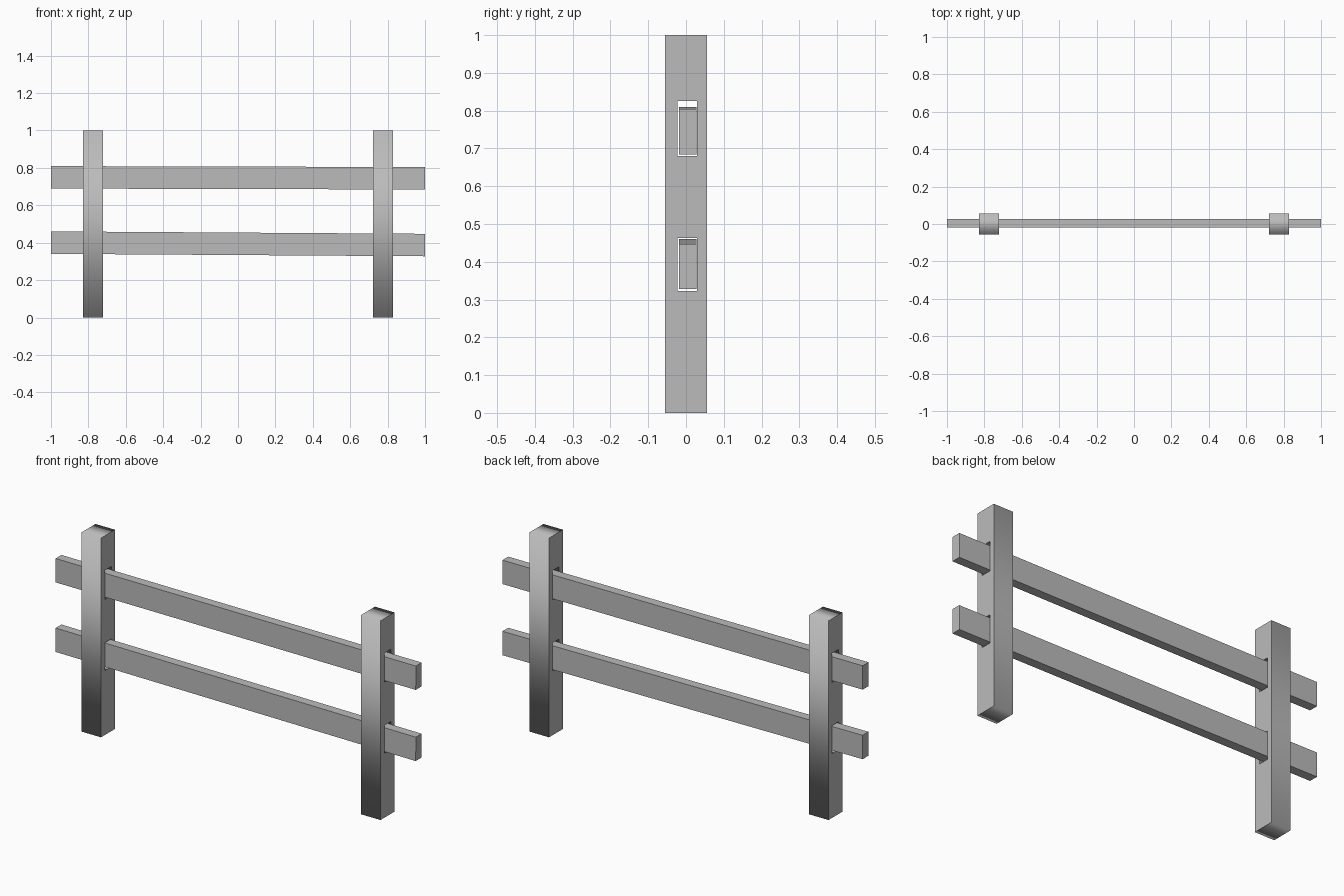
import bpy, math
from mathutils import Matrix

cube = bpy.data.objects.get("Cube")
if cube:
    bpy.data.objects.remove(cube, do_unlink=True)

GREY = (0.5, 0.5, 0.5, 1)
wood = bpy.data.materials.new("grey_wood")
wood.use_nodes = True
wood.diffuse_color = GREY
wood.node_tree.nodes["Principled BSDF"].inputs["Base Color"].default_value = GREY


def add_object(name, mesh):
    mesh.materials.clear()
    mesh.materials.append(wood)
    obj = bpy.data.objects.new(name, mesh)
    bpy.context.collection.objects.link(obj)
    return obj


def slotted_post_mesh(width, outline, slots):
    """Extrude a side profile (y, z) with rectangular slots through it."""
    curve = bpy.data.curves.new("post_profile", "CURVE")
    curve.dimensions = "2D"
    curve.fill_mode = "BOTH"
    curve.extrude = width / 2
    for y0, y1, z0, z1 in [outline] + slots:
        spline = curve.splines.new("POLY")
        spline.points.add(3)
        spline.use_cyclic_u = True
        for point, (y, z) in zip(spline.points, [(y0, z0), (y1, z0), (y1, z1), (y0, z1)]):
            point.co = (y, z, 0, 1)
    helper = bpy.data.objects.new("post_profile", curve)
    bpy.context.collection.objects.link(helper)
    bpy.context.view_layer.update()
    graph = bpy.context.evaluated_depsgraph_get()
    mesh = bpy.data.meshes.new_from_object(helper.evaluated_get(graph))
    bpy.data.objects.remove(helper)
    # Profile x, y, depth become world y, z, x
    mesh.transform(Matrix.Rotation(math.pi / 2, 4, "Z") @ Matrix.Rotation(math.pi / 2, 4, "X"))
    return mesh


# Posts with two through slots each
post_mesh = slotted_post_mesh(0.108, (-0.055, 0.055, 0, 1),
                              [(-0.023, 0.029, 0.68, 0.826), (-0.023, 0.029, 0.323, 0.463)])
for name, x in (("right_post", -0.776), ("left_post", 0.776)):
    add_object(name, post_mesh.copy()).location.x = x


# Rails, sagging slightly toward the left end
def add_rail(name, z, drop):
    bpy.ops.mesh.primitive_cube_add(size=1)
    rail = bpy.context.object
    rail.name = name
    rail.scale = (2, 0.046, 0.12)
    rail.location = (0, 0.0045, z)
    rail.rotation_euler.y = math.atan(drop / 2)
    rail.data.materials.append(wood)


add_rail("upper_rail", 0.747, 0.005)
add_rail("lower_rail", 0.394, 0.013)
